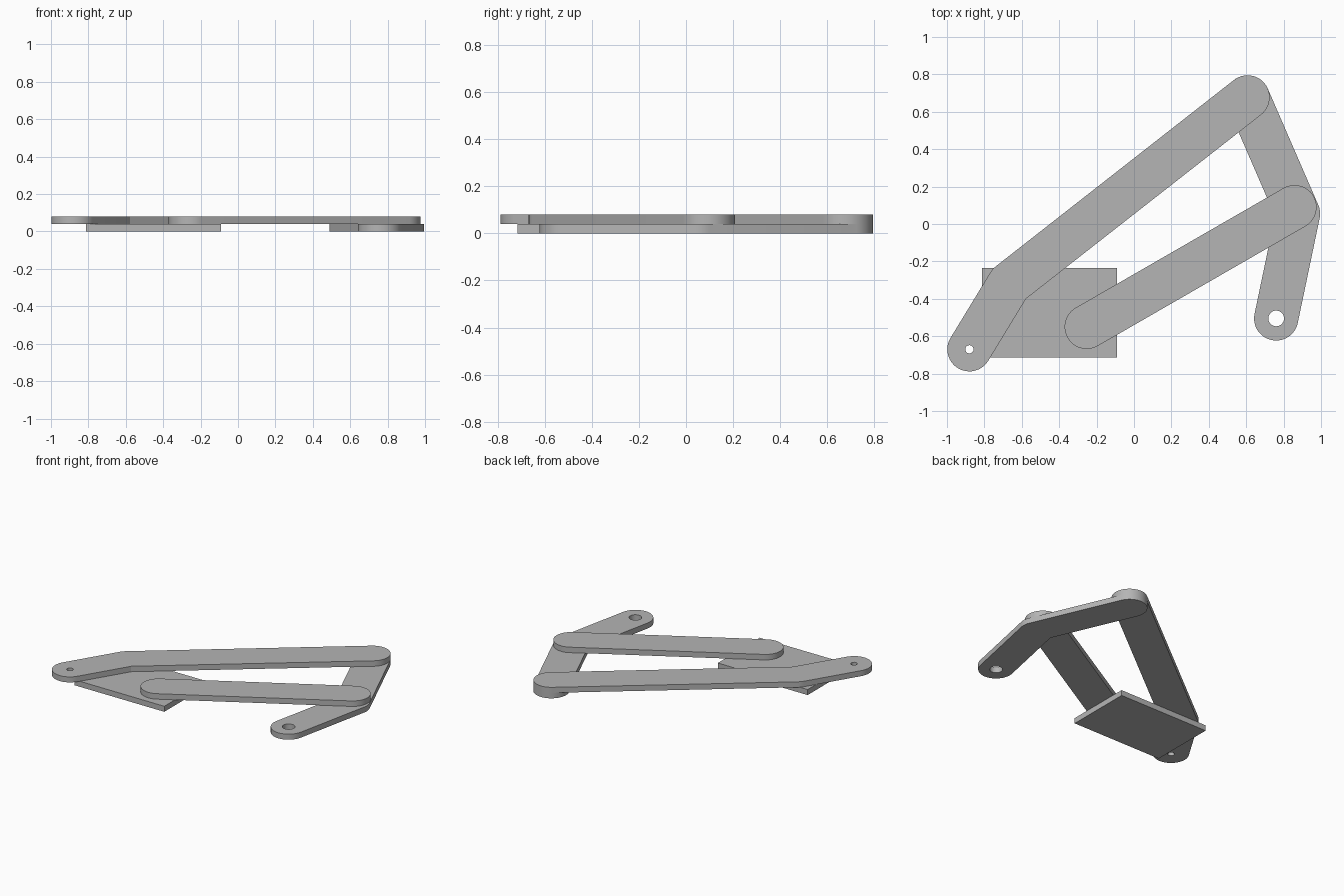
import bpy, bmesh, math
from mathutils import Vector

cube = bpy.data.objects.get("Cube")
if cube:
    bpy.data.objects.remove(cube, do_unlink=True)

RADIUS = 0.118      # half width of every bar
THICK = 0.04        # thickness of each layer

grey = bpy.data.materials.new("light_grey")
grey.use_nodes = True
grey.diffuse_color = (0.46, 0.46, 0.46, 1)
grey.node_tree.nodes["Principled BSDF"].inputs["Base Color"].default_value = (0.46, 0.46, 0.46, 1)


def polar(angle, r):
    return Vector((math.cos(angle), math.sin(angle))) * r


def bar_outline(path, r=RADIUS):
    """Walk up the path and back, offsetting to the right: round outside, mitre inside."""
    pts = [Vector(p) for p in path]
    loop = pts + pts[-2:0:-1]
    outline = []
    for i, p in enumerate(loop):
        d_in = p - loop[i - 1]
        d_out = loop[(i + 1) % len(loop)] - p
        a_in = math.atan2(d_in.y, d_in.x) - math.pi / 2
        turn = (math.atan2(d_out.y, d_out.x) - math.pi / 2 - a_in) % math.tau
        if turn <= math.pi + 0.001:
            steps = max(2, round(turn / math.radians(7.5)))
            outline += [p + polar(a_in + turn * k / steps, r) for k in range(steps + 1)]
        else:
            half = (turn - math.tau) / 2
            outline.append(p + polar(a_in + half, r / math.cos(half)))
    return outline


def circle(centre, r, sides=32):
    return [Vector(centre) + polar(math.tau * k / sides, r) for k in range(sides)]


def plate(name, loops, z):
    """Extruded flat plate; the first loop is the outline, the others are holes."""
    bm = bmesh.new()
    edges = []
    for loop in loops:
        verts = [bm.verts.new((p[0], p[1], z)) for p in loop]
        edges += [bm.edges.new((v, verts[i - 1])) for i, v in enumerate(verts)]
    bmesh.ops.triangle_fill(bm, edges=edges, use_beauty=True)
    top = bmesh.ops.extrude_face_region(bm, geom=bm.faces[:], use_keep_orig=True)
    bmesh.ops.translate(bm, vec=(0, 0, THICK),
                        verts=[g for g in top["geom"] if isinstance(g, bmesh.types.BMVert)])
    bmesh.ops.recalc_face_normals(bm, faces=bm.faces[:])
    mesh = bpy.data.meshes.new(name)
    bm.to_mesh(mesh)
    bm.free()
    mesh.materials.append(grey)
    obj = bpy.data.objects.new(name, mesh)
    bpy.context.collection.objects.link(obj)
    bpy.ops.object.select_all(action='DESELECT')
    obj.select_set(True)
    bpy.context.view_layer.objects.active = obj
    bpy.ops.object.shade_smooth_by_angle(angle=math.radians(15))
    return obj


# Pivot points of the linkage
tool_tip = (-0.88, -0.67)
long_bend = (-0.667, -0.32)
upper_pivot = (0.607, 0.677)
rocker_bend = (0.877, 0.055)
short_right = (0.858, 0.09)
short_left = (-0.253, -0.55)
drive_pivot = (0.76, -0.505)

# Lower layer: base block and bent rocker with its drive hole
plate("base_block", [[(-0.812, -0.715), (-0.091, -0.715),
                      (-0.091, -0.235), (-0.812, -0.235)]], 0)
plate("rocker_arm", [bar_outline([upper_pivot, rocker_bend, drive_pivot]),
                     circle(drive_pivot, 0.042)], 0)

# Upper layer: bent long bar with its small hole, and straight short bar
plate("long_bar", [bar_outline([tool_tip, long_bend, upper_pivot]),
                   circle(tool_tip, 0.022)], THICK)
plate("short_bar", [bar_outline([short_left, short_right])], THICK)
